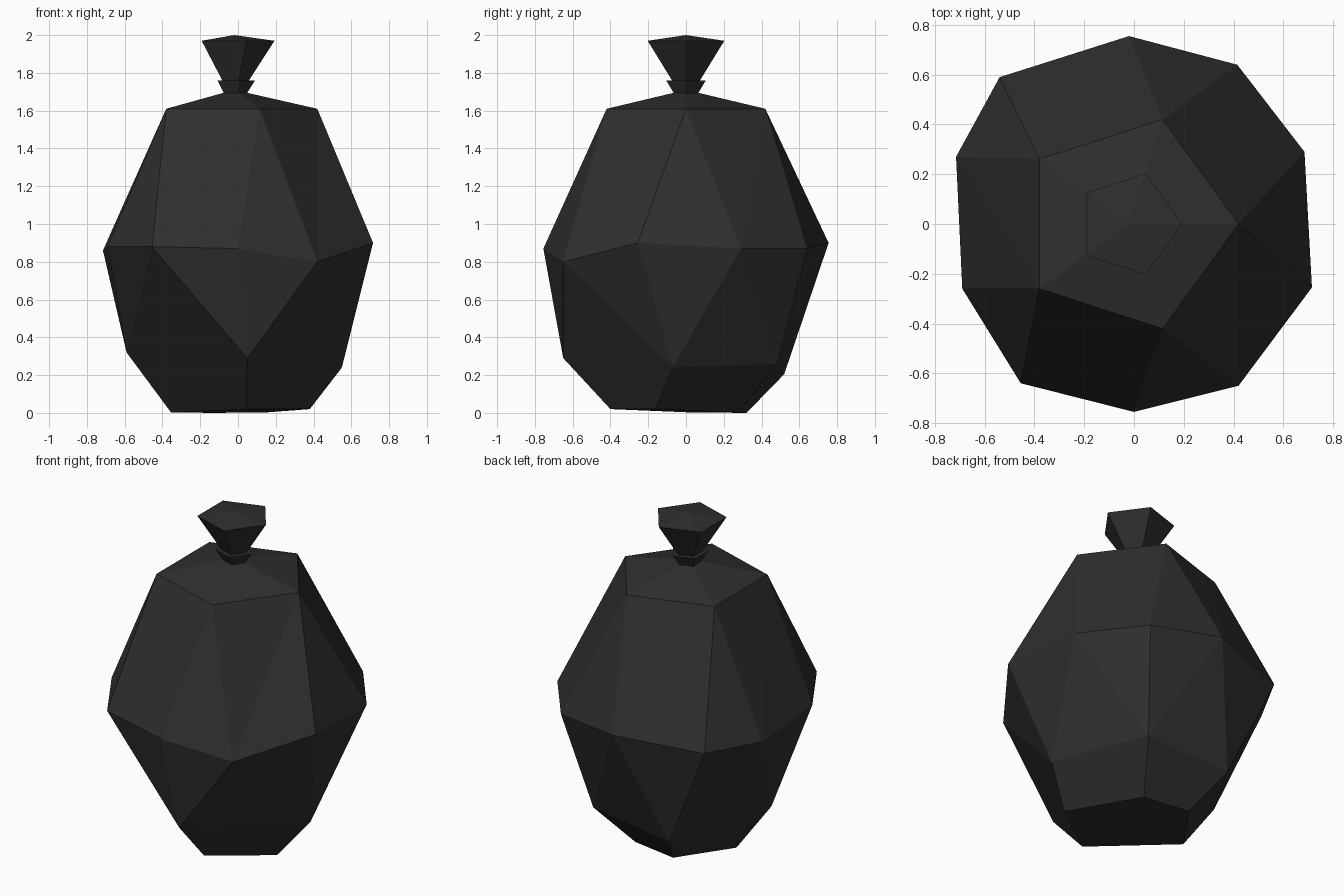
import bpy, bmesh, math

if "Cube" in bpy.data.objects:
    bpy.data.objects.remove(bpy.data.objects["Cube"])

char = bpy.data.materials.new("charcoal black")
char.diffuse_color = (0.028, 0.028, 0.028, 1)
char.use_nodes = True
char.node_tree.nodes["Principled BSDF"].inputs["Base Color"].default_value = char.diffuse_color


def finish(name, bm):
    bmesh.ops.recalc_face_normals(bm, faces=bm.faces)
    me = bpy.data.meshes.new(name)
    bm.to_mesh(me)
    bm.free()
    me.materials.append(char)
    ob = bpy.data.objects.new(name, me)
    bpy.context.collection.objects.link(ob)
    return ob


# Faceted body: hand-cut rings, all starting at the front and running to the right
foot = [(.045, -.40, .02), (.38, -.16, .02), (.157, .275, .003), (-.135, .32, 0), (-.355, .01, .003)]
low = [(.05, -.65, .29), (.55, -.07, .24), (.30, .485, .26), (-.25, .52, .205), (-.59, 0, .32)]
belly = [(0, -.755, .87), (.42, -.65, .80), (.715, -.255, .90), (.685, .29, .87), (.415, .64, .87),
         (-.02, .755, .90), (-.54, .59, .86), (-.715, .27, .86), (-.69, -.26, .88), (-.455, -.64, .88)]
top = [(.115, -.42, 1.61), (.42, 0, 1.61), (.115, .42, 1.61), (-.38, .26, 1.61), (-.38, -.26, 1.61)]

bm = bmesh.new()
F, L, B, T = [[bm.verts.new(p) for p in ring] for ring in (foot, low, belly, top)]
apex = bm.verts.new((-.02, 0, 1.71))
for i in range(5):
    j = (i + 1) % 5
    b0, b1, b2, bp = B[2 * i], B[2 * i + 1], B[(2 * i + 2) % 10], B[2 * i - 1]
    for face in ((F[i], F[j], L[j], L[i]),      # foot
                 (L[i], L[j], b1),              # lower sides
                 (L[i], b0, bp), (L[i], b1, b0),
                 (b0, b1, T[i]),                # shoulders
                 (b1, b2, T[j]), (b1, T[j], T[i]),
                 (T[i], T[j], apex)):           # cap
        bm.faces.new(face)
bm.faces.new(F)
finish("body", bm)


# Five-sided stem parts: (radius, height) profiles, closed at both ends
def turned(name, profile, tip=None, cx=-.02):
    bm = bmesh.new()
    rings = [[bm.verts.new((cx + r * math.cos(a * math.tau / 5), r * math.sin(a * math.tau / 5), z))
              for a in range(5)] for r, z in profile]
    for lo, hi in zip(rings, rings[1:]):
        for a in range(5):
            b = (a + 1) % 5
            bm.faces.new((lo[a], lo[b], hi[b], hi[a]))
    bm.faces.new(rings[0])
    if tip:
        t = bm.verts.new((cx, 0, tip))
        for a in range(5):
            bm.faces.new((rings[-1][a], rings[-1][(a + 1) % 5], t))
    else:
        bm.faces.new(rings[-1])
    finish(name, bm)


turned("stem_collar", [(.066, 1.69), (.11, 1.76)])
turned("stem_knob", [(.065, 1.74), (.213, 1.97)], tip=2.0)
